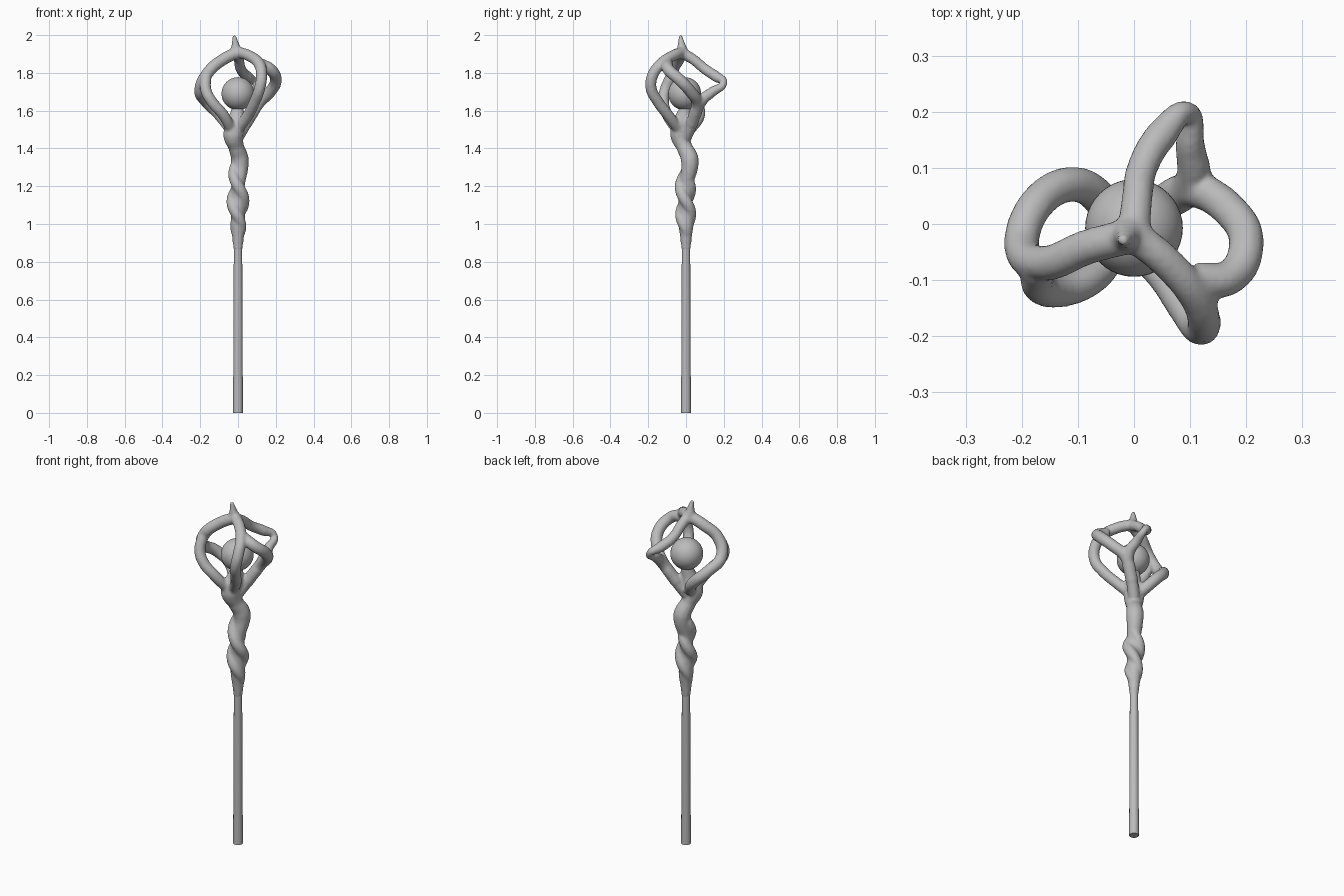
import bpy
import math

default_cube = bpy.data.objects.get("Cube")
if default_cube:
    bpy.data.objects.remove(default_cube, do_unlink=True)

# Single plain grey for the whole staff
grey = bpy.data.materials.new("stone grey")
grey.use_nodes = True
colour = (0.5, 0.5, 0.5, 1)
grey.diffuse_color = colour
grey.node_tree.nodes["Principled BSDF"].inputs["Base Color"].default_value = colour


def finish(obj, name):
    """Name the part, give it the grey and smooth shading."""
    obj.name = name
    obj.data.materials.clear()
    obj.data.materials.append(grey)
    bpy.ops.object.select_all(action='DESELECT')
    obj.select_set(True)
    bpy.context.view_layer.objects.active = obj
    bpy.ops.object.shade_smooth_by_angle(angle=math.radians(50))


# All carved wood strands live in one bevelled curve, points in hundredths
wood = bpy.data.curves.new("carved_head", 'CURVE')
wood.dimensions = '3D'
wood.bevel_depth = 0.01
wood.bevel_resolution = 4
wood.resolution_u = 8
wood.use_fill_caps = True


def strand(points, radii):
    """Add one tapered strand; radii is a constant or one value per point."""
    spline = wood.splines.new('BEZIER')
    spline.bezier_points.add(len(points) - 1)
    for i, (bp, co) in enumerate(zip(spline.bezier_points, points)):
        bp.co = [c / 100 for c in co]
        bp.handle_left_type = bp.handle_right_type = 'AUTO'
        bp.radius = radii[i] if isinstance(radii, (list, tuple)) else radii


# Flared neck and trunk below the orb
strand([(0, 0, 86), (0, 0, 92), (0, 0, 99), (0, 0, 120), (1, 2, 134),
        (-1, -1, 141), (-2.5, -3, 147), (-1, -2, 154), (0, 0, 162)],
       [2.3, 3, 4, 3.6, 4.8, 4.2, 5.4, 5, 3])

# Two strands twisting around the neck
for phase, top in ((0, 137), (math.pi, 128)):
    steps = 16
    path, sizes = [], []
    for i in range(steps + 1):
        t = i / steps
        z = 93 + (top - 93) * t
        angle = phase - (z - 112) * math.pi / 16
        spread = 0.6 + 2.4 * math.sin(math.pi * t) ** 0.6
        path.append((spread * math.cos(angle), spread * math.sin(angle), z))
        sizes.append(2 + 1.2 * math.sin(math.pi * t))
    strand(path, sizes)

# Pointed crown tip
strand([(-2, -3, 200), (-1.5, -2.5, 196), (-1, -2, 192), (0, -1, 188)],
       [0.9, 1.8, 3, 3])

# Right claw: back branch, then the front branch that forks off it
strand([(0, -2, 191), (-8, -4, 187), (-16, -7, 180), (-20, -4, 171),
        (-17, 4, 165), (-10, 7, 158), (-3, 1, 149)], 3.2)
strand([(-17, -8, 178), (-17, -11, 171), (-14, -12, 165),
        (-8, -10, 158), (-3, -4, 149)], 3)

# Front claw and its side loop
strand([(0, -2, 191), (6, -7, 189), (11, -13, 185), (12.5, -17.5, 179),
        (11.5, -18.5, 172), (9, -15, 165), (5, -9, 157), (-1, -3, 149)], 3)
strand([(11, -10, 185), (17, -9.5, 182), (20, -3, 176), (17, 2.5, 170),
        (11, 6, 164), (4, 3, 153), (0, 0, 146)], 3.2)

# Back claw, bent to a point, rejoining the loop
strand([(0, -1, 190), (0.5, 4, 187), (1.5, 10, 182), (5, 16, 178),
        (9.5, 20, 174.5), (10, 14, 170), (10.5, 8, 165), (4, 3, 153)],
       [3, 2.8, 2.8, 2.9, 1.9, 2.7, 3.2, 3.4])

# Fuse the strands into one organic surface
head = bpy.data.objects.new("carved_head", wood)
bpy.context.collection.objects.link(head)
bpy.ops.object.select_all(action='DESELECT')
head.select_set(True)
bpy.context.view_layer.objects.active = head
bpy.ops.object.convert(target='MESH')
head = bpy.context.view_layer.objects.active
fuse = head.modifiers.new("fuse", 'REMESH')
fuse.mode = 'VOXEL'
fuse.voxel_size = 0.007
soften = head.modifiers.new("soften", 'SMOOTH')
soften.factor = 0.5
soften.iterations = 6
for modifier in ("fuse", "soften"):
    bpy.ops.object.modifier_apply(modifier=modifier)
finish(head, "carved_head")

# Long straight shaft
bpy.ops.mesh.primitive_cone_add(vertices=24, radius1=0.026, radius2=0.022,
                                depth=0.9, location=(0, 0, 0.45))
finish(bpy.context.object, "shaft")

# Orb held by the claws
bpy.ops.mesh.primitive_uv_sphere_add(segments=40, ring_count=24, radius=0.087,
                                     location=(0, -0.007, 1.69))
finish(bpy.context.object, "orb")
